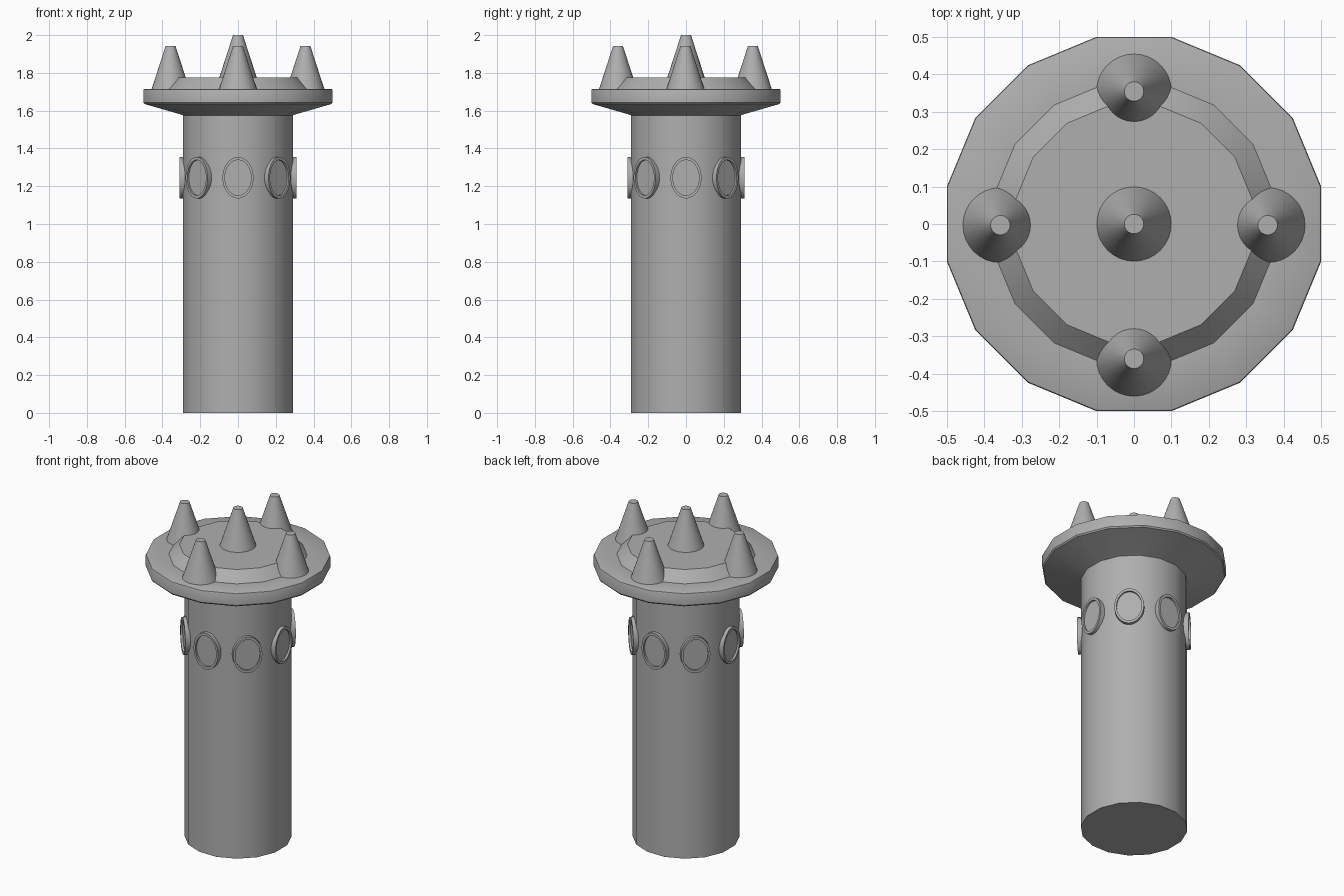
import bpy, bmesh, math
from mathutils import Matrix, Vector

if "Cube" in bpy.data.objects:
    bpy.data.objects.remove(bpy.data.objects["Cube"])

# Mid-grey stone
stone = bpy.data.materials.new("stone")
stone.diffuse_color = (0.43, 0.43, 0.43, 1)
stone.use_nodes = True
stone.node_tree.nodes["Principled BSDF"].inputs["Base Color"].default_value = stone.diffuse_color


def lathe(name, profile, sides, start=0.0, cap_first=False, cap_last=False,
          matrix=Matrix(), stretch=1.0):
    """Spin (radius, height) points around z, then place with a matrix."""
    bm = bmesh.new()
    rings = []
    for r, z in profile:
        ring = []
        for i in range(sides):
            a = start + 2 * math.pi * i / sides
            p = Vector((r * math.cos(a), stretch * r * math.sin(a), z))
            ring.append(bm.verts.new(matrix @ p))
        rings.append(ring)
    for low, high in zip(rings, rings[1:]):
        for i in range(sides):
            j = (i + 1) % sides
            bm.faces.new((low[i], low[j], high[j], high[i]))
    if cap_first:
        bm.faces.new(rings[0][::-1])
    if cap_last:
        bm.faces.new(rings[-1])
    for f in bm.faces:
        f.smooth = True
    me = bpy.data.meshes.new(name)
    bm.to_mesh(me)
    bm.free()
    me.set_sharp_from_angle(angle=math.radians(30))
    me.materials.append(stone)
    ob = bpy.data.objects.new(name, me)
    bpy.context.collection.objects.link(ob)
    return ob


SIDES = 16
HALF = math.pi / SIDES


def flats(points):
    """Convert across-flats radii to corner radii."""
    return [(r / math.cos(HALF), z) for r, z in points]


# Round shaft
lathe("column", flats([(0.29, 0), (0.29, 1.58)]), SIDES, HALF, cap_first=True)

# Flared platform with a raised centre
lathe("platform", flats([(0.29, 1.575), (0.31, 1.582), (0.494, 1.635), (0.5, 1.643),
                         (0.5, 1.709), (0.498, 1.713), (0.494, 1.715),
                         (0.375, 1.715), (0.317, 1.775)]),
      SIDES, HALF, cap_last=True)

# Spikes: one in the middle, four around the rim
spike = [(0.1, 0), (0.026, 0.228)]
lathe("centre_spike", spike, 32, cap_last=True,
      matrix=Matrix.Translation((0, 0, 1.773)))
for k in range(4):
    a = k * math.pi / 2
    lathe(f"rim_spike_{k + 1}", spike, 32, cap_last=True,
          matrix=Matrix.Translation((0.357 * math.cos(a), 0.357 * math.sin(a) - 0.003, 1.715)))

# Oval medallions with a raised rim around the shaft
medallion = [(0.082, 0.27), (0.082, 0.31), (0.07, 0.31), (0.07, 0.298)]
for k in range(8):
    place = (Matrix.Translation((0, 0, 1.245))
             @ Matrix.Rotation(k * math.pi / 4, 4, 'Z')
             @ Matrix.Rotation(math.pi / 2, 4, 'X'))
    lathe(f"medallion_{k + 1}", medallion, 32, cap_last=True,
          matrix=place, stretch=0.11 / 0.082)
